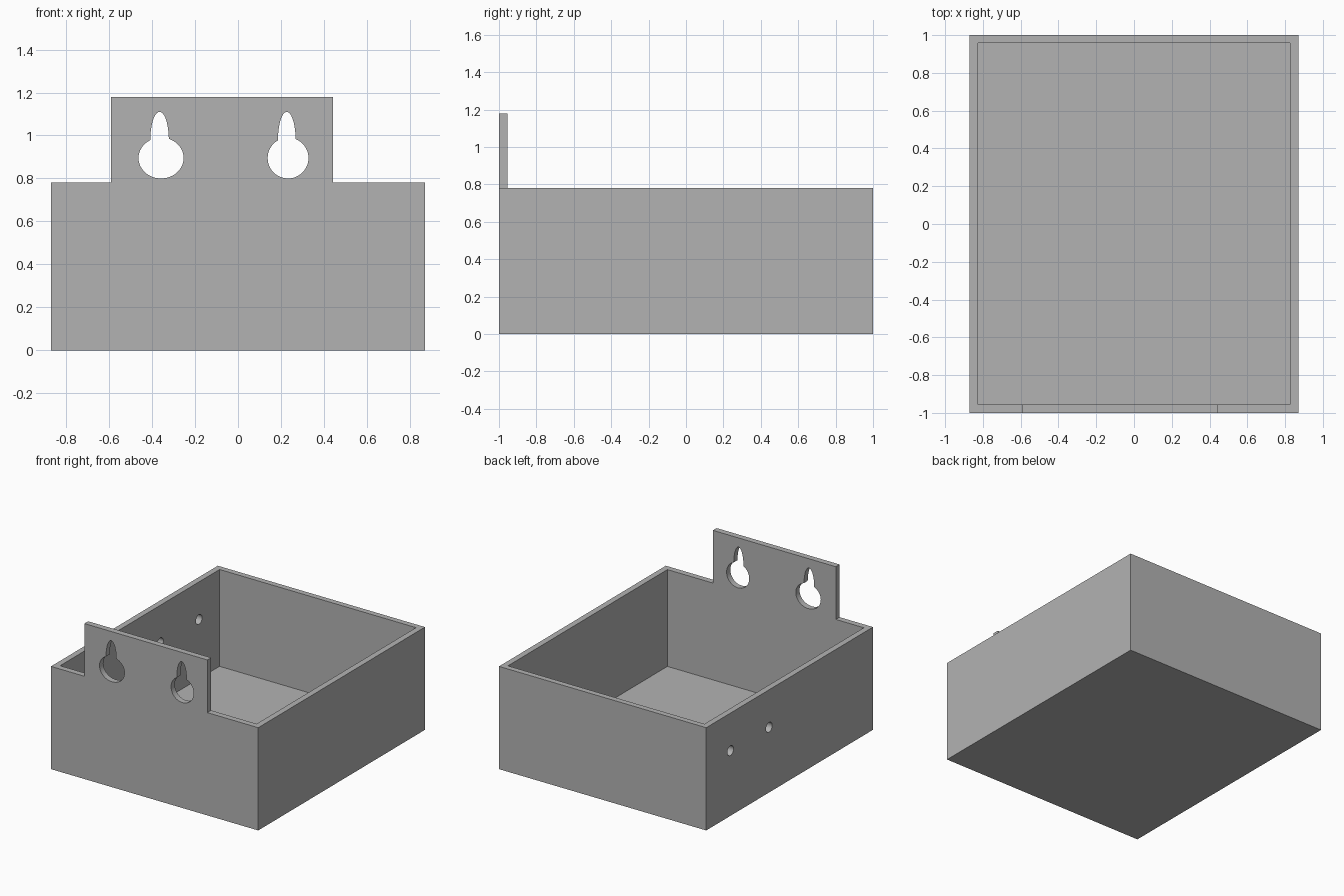
import bpy
from math import radians, pi
from mathutils import Matrix

cube = bpy.data.objects.get("Cube")
if cube:
    bpy.data.objects.remove(cube, do_unlink=True)

grey = bpy.data.materials.new("plain grey")
grey.use_nodes = True
colour = (0.45, 0.45, 0.45, 1)
grey.diffuse_color = colour
grey.node_tree.nodes["Principled BSDF"].inputs["Base Color"].default_value = colour


def box(name, low, high):
    """Box spanning two opposite corners."""
    bpy.ops.mesh.primitive_cube_add(size=1)
    ob = bpy.context.object
    ob.name = name
    centre = [(a + b) / 2 for a, b in zip(low, high)]
    size = [b - a for a, b in zip(low, high)]
    ob.data.transform(Matrix.Translation(centre) @ Matrix.Diagonal((*size, 1)))
    ob.data.materials.append(grey)
    return ob


def rod(name, centre, axis, rx, rz, depth=0.2):
    """Elliptical rod along the x or y axis."""
    bpy.ops.mesh.primitive_cylinder_add(vertices=48, radius=1, depth=depth)
    ob = bpy.context.object
    ob.name = name
    turn = Matrix.Rotation(pi / 2, 4, "X")
    if axis == "X":
        turn = Matrix.Rotation(pi / 2, 4, "Z") @ turn
    ob.data.transform(Matrix.Translation(centre) @ turn @ Matrix.Diagonal((rx, rz, 1, 1)))
    ob.data.materials.append(grey)
    return ob


def boolean(target, tool, operation="DIFFERENCE"):
    """Apply a boolean and remove the tool."""
    tool.hide_render = True
    mod = target.modifiers.new("cut", "BOOLEAN")
    mod.operation = operation
    mod.solver = "EXACT"
    mod.object = tool
    bpy.context.view_layer.objects.active = target
    bpy.ops.object.modifier_apply(modifier=mod.name)
    bpy.data.objects.remove(tool, do_unlink=True)


# Open tray with the hanging tab rising from the front wall
tray = box("tray", (-0.87, -1, 0), (0.87, 1, 0.78))
boolean(tray, box("cavity", (-0.825, -0.955, 0.045), (0.825, 0.957, 1)))
boolean(tray, box("hanging_tab", (-0.59, -1, 0.7), (0.443, -0.955, 1.18)), "UNION")

# Keyhole openings: a round hole with a narrow slot above
for x, slot_x, rx, slot_r in ((-0.358, -0.365, 0.105, 0.043), (0.233, 0.227, 0.095, 0.041)):
    boolean(tray, rod("keyhole_round", (x, -0.98, 0.895), "Y", rx, 0.095))
    boolean(tray, rod("keyhole_slot", (slot_x, -0.98, 0.98), "Y", slot_r, 0.13))

# Two small holes through one side wall
for y in (0.71, 0.246):
    boolean(tray, rod("wall_hole", (-0.85, y, 0.495), "X", 0.037, 0.037))

bpy.ops.object.select_all(action="DESELECT")
tray.select_set(True)
bpy.context.view_layer.objects.active = tray
bpy.ops.object.shade_smooth_by_angle(angle=radians(30))
